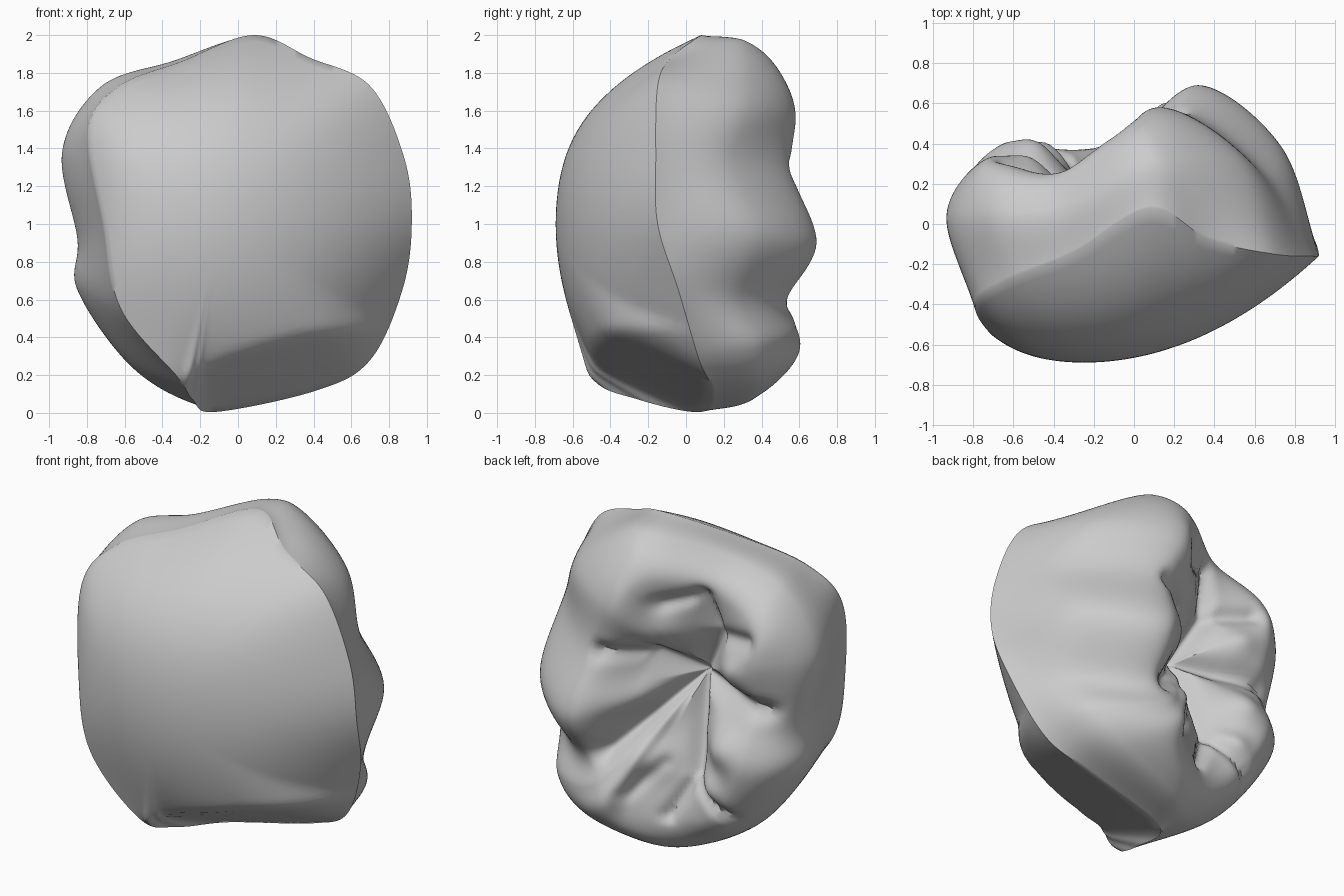
import bpy
import math
from mathutils import Vector

SEGMENTS = 180
DOME_ROWS = 28
BACK_ROWS = 20  # rows per span between guide loops

# Guide loops, counter-clockwise from +x: sharp rim, widest belly, cusp crest
RIM = [(.92, -.15, 1), (.88, -.16, 1.35), (.7, -.15, 1.73), (.38, -.08, 1.88),
       (.08, .08, 2), (-.3, -.14, 1.86), (-.63, -.28, 1.73), (-.79, -.4, 1.5),
       (-.71, -.55, 1), (-.62, -.56, .55), (-.32, -.5, .19), (-.24, -.25, .07),
       (-.12, .08, .005), (.42, .14, .12), (.7, .07, .28), (.87, -.04, .65)]
BELLY = [(.73, .39, .95), (.66, .25, 1.33), (.52, .33, 1.65), (.22, .32, 1.92),
         (0, .3, 1.96), (-.36, .09, 1.85), (-.73, .06, 1.72), (-.93, .05, 1.38),
         (-.85, .05, .92), (-.85, .08, .65), (-.58, .05, .26), (-.28, .18, .08),
         (0, .35, .07), (.4, .42, .18), (.6, .4, .36), (.65, .29, .61)]
CREST = [(.32, .69, .9), (.25, .56, 1.28), (.12, .58, 1.58), (.02, .52, 1.73),
         (-.12, .42, 1.77), (-.4, .25, 1.7), (-.68, .3, 1.55), (-.72, .33, 1.35),
         (-.68, .28, 1), (-.66, .39, .7), (-.45, .37, .35), (-.2, .38, .26),
         (.05, .5, .28), (.15, .6, .36), (.22, .58, .46), (.28, .54, .61)]
PIT = Vector((-.2, .13, 1.1))

# Grooves on the chewing face: start x z, end x z, depth, width
GROOVES = [(-.2, 1.1, -.02, 1.25, .09, .06), (-.02, 1.25, .2, 1.28, .06, .05),
           (-.2, 1.1, .2, .66, .08, .06), (-.2, 1.1, -.8, 1.04, .07, .06),
           (-.2, 1.1, -.28, .55, .08, .05), (-.28, .55, -.15, .3, .05, .04),
           (-.28, .55, -.55, .36, .05, .04), (-.2, 1.1, -.36, 1.4, .08, .06),
           (-.36, 1.4, -.3, 1.66, .07, .05), (-.3, 1.66, -.1, 1.6, .05, .05),
           (-.36, 1.4, -.62, 1.46, .04, .05), (-.1, .6, .06, .42, .03, .04)]
# Rounded ridges between the grooves: centre x z, height, radius
RIDGES = [(.06, .98, .07, .13), (-.12, 1.42, .08, .12), (-.5, 1.25, .07, .12),
          (-.47, .8, .09, .13), (-.06, .62, .06, .11), (-.42, .53, .05, .09)]


def catmull(a, b, c, d, t):
    return (b * 2 + (c - a) * t + (a * 2 - b * 5 + c * 4 - d) * t ** 2
            + (b * 3 - a - c * 3 + d) * t ** 3) * .5


def resample(loop):
    pts = [Vector(p) for p in loop]
    n = len(pts)
    result = []
    for s in range(SEGMENTS):
        f = s * n / SEGMENTS
        i = int(f)
        result.append(catmull(*(pts[(i + k) % n] for k in (-1, 0, 1, 2)), f - i))
    return result


def segment_distance(p, a, b):
    ab = b - a
    t = max(0, min(1, (p - a).dot(ab) / ab.length_squared))
    return (p - a - ab * t).length


def relief(p):
    # Deepest groove wins, so that they do not add up where they meet
    flat = Vector((p.x, p.z))
    groove = max(depth * math.exp(-(segment_distance(
        flat, Vector((ax, az)), Vector((bx, bz))) / width) ** 2)
        for ax, az, bx, bz, depth, width in GROOVES)
    ridge = sum(top * math.exp(-((flat - Vector((x, z))).length / radius) ** 2)
                for x, z, top, radius in RIDGES)
    return ridge - groove


def dome_depth(x, z):
    # A bowed sheet, cut by a slanting underside
    up = z - 1
    bow = -.69 + .38 * (x + .25) ** 2 + .35 * up ** 2 + .4 * max(up, 0) ** 4
    under = .07 + .79 * (x - .7) - 2.1 * (z - .3)
    return (bow + under + math.hypot(bow - under, .04)) / 2


def dome_point(rim, t):
    p = Vector((-.1, 0, 1)).lerp(rim, t)
    p.y = dome_depth(p.x, p.z) + (rim.y - dome_depth(rim.x, rim.z)) * t ** 5
    return p


def back_point(guides, s):
    i = min(int(s), len(guides) - 2)
    before = guides[i - 1] if i else guides[0] * 2 - guides[1]
    after = guides[i + 2] if i + 2 < len(guides) else guides[-2]
    p = catmull(before, guides[i], guides[i + 1], after, s - i)
    fade = max(0, min(1, (s - 1.3) / .7))
    p.y += relief(p) * fade * fade * (3 - 2 * fade)
    return p


def build_crown():
    rim, belly, crest = (resample(loop) for loop in (RIM, BELLY, CREST))
    inner = [c.lerp(PIT, .55) for c in crest]
    columns = list(zip(rim, belly, crest, inner, [PIT] * SEGMENTS))
    rings = [[dome_point(r, k / DOME_ROWS) for r in rim]
             for k in range(1, DOME_ROWS + 1)]
    rings += [[back_point(c, k / BACK_ROWS) for c in columns]
              for k in range(1, 4 * BACK_ROWS)]
    verts = [dome_point(rim[0], 0)] + [p for ring in rings for p in ring]
    verts.append(PIT + Vector((0, relief(PIT), 0)))
    last = len(verts) - 1
    faces = []
    for j in range(SEGMENTS):
        n = (j + 1) % SEGMENTS
        faces.append((0, 1 + j, 1 + n))
        for r in range(len(rings) - 1):
            a = 1 + r * SEGMENTS
            b = a + SEGMENTS
            faces.append((a + j, b + j, b + n, a + n))
        a = 1 + (len(rings) - 1) * SEGMENTS
        faces.append((a + j, last, a + n))
    mesh = bpy.data.meshes.new("molar_crown")
    mesh.from_pydata(verts, [], faces)
    mesh.update()
    obj = bpy.data.objects.new("molar_crown", mesh)
    bpy.context.collection.objects.link(obj)
    return obj


cube = bpy.data.objects.get("Cube")
if cube:
    bpy.data.objects.remove(cube)

crown = build_crown()

grey = bpy.data.materials.new("plain_grey")
grey.use_nodes = True
grey.diffuse_color = (.6, .6, .6, 1)
grey.node_tree.nodes["Principled BSDF"].inputs["Base Color"].default_value = (.6, .6, .6, 1)
crown.data.materials.append(grey)

bpy.ops.object.select_all(action='DESELECT')
crown.select_set(True)
bpy.context.view_layer.objects.active = crown
bpy.ops.object.mode_set(mode='EDIT')
bpy.ops.mesh.select_all(action='SELECT')
bpy.ops.mesh.normals_make_consistent(inside=False)
bpy.ops.object.mode_set(mode='OBJECT')
bpy.ops.object.shade_smooth_by_angle(angle=math.radians(45))
